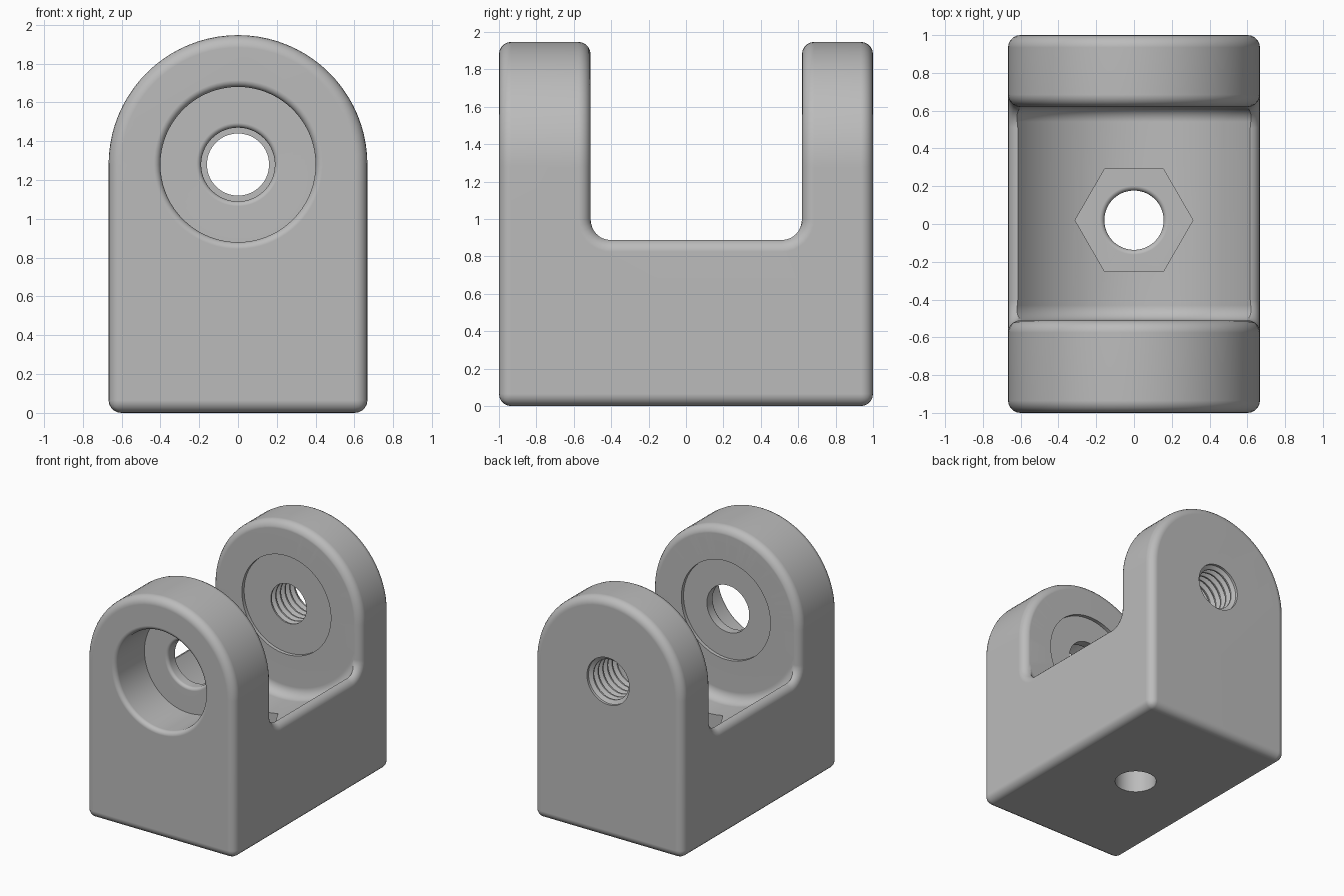
import bpy, bmesh, math
from mathutils import Matrix, Vector

old = bpy.data.objects.get("Cube")
if old:
    bpy.data.objects.remove(old, do_unlink=True)

HALF_W, AXIS_Z = 0.667, 1.28          # half width and pivot height
SLOT_Y0, SLOT_Y1, FLOOR_Z = -0.51, 0.62, 0.89
AXIS = Matrix.Translation((0, 0, AXIS_Z)) @ Matrix.Rotation(-math.pi / 2, 4, 'X')
BOLT = Matrix.Translation((0, 0.02, 0))


def arc(cx, cy, r, a0, a1, n):
    return [(cx + r * math.cos(math.radians(a0 + (a1 - a0) * i / n)),
             cy + r * math.sin(math.radians(a0 + (a1 - a0) * i / n))) for i in range(n + 1)]


def finish(bm, name):
    bmesh.ops.recalc_face_normals(bm, faces=bm.faces)
    mesh = bpy.data.meshes.new(name)
    bm.to_mesh(mesh)
    bm.free()
    ob = bpy.data.objects.new(name, mesh)
    bpy.context.collection.objects.link(ob)
    return ob


def prism(name, points, direction):
    bm = bmesh.new()
    face = bm.faces.new([bm.verts.new(p) for p in points])
    new = bmesh.ops.extrude_face_region(bm, geom=[face])["geom"]
    bmesh.ops.translate(bm, vec=Vector(direction),
                        verts=[g for g in new if isinstance(g, bmesh.types.BMVert)])
    return finish(bm, name)


def lathe(name, profile, matrix, steps=72):
    bm = bmesh.new()
    vs = [bm.verts.new((r, 0, h)) for r, h in profile]
    es = [bm.edges.new(pair) for pair in zip(vs, vs[1:])]
    bmesh.ops.spin(bm, geom=vs + es, cent=(0, 0, 0), axis=(0, 0, 1),
                   angle=2 * math.pi, steps=steps)
    bmesh.ops.remove_doubles(bm, verts=bm.verts, dist=1e-5)
    bm.transform(matrix)
    return finish(bm, name)


def apply(ob, kind, **settings):
    mod = ob.modifiers.new(kind.lower(), kind)
    for key, value in settings.items():
        setattr(mod, key, value)
    bpy.ops.object.select_all(action='DESELECT')
    bpy.context.view_layer.objects.active = ob
    ob.select_set(True)
    bpy.ops.object.modifier_apply(modifier=mod.name)


def cut(ob, cutter):
    apply(ob, 'BOOLEAN', operation='DIFFERENCE', solver='EXACT', object=cutter)
    bpy.data.objects.remove(cutter, do_unlink=True)


# Arched block
outline = [(-HALF_W, 0), (HALF_W, 0)] + arc(0, AXIS_Z, HALF_W, 0, 180, 40)
body = prism("clevis_bracket", [(x, -1, z) for x, z in outline], (0, 2, 0))

# Straight slot between the two lugs, with rounded inner corners
f = 0.11
slot = ([(SLOT_Y0, 2.2)] + arc(SLOT_Y0 + f, FLOOR_Z + f, f, 180, 270, 8)
        + arc(SLOT_Y1 - f, FLOOR_Z + f, f, 270, 360, 8) + [(SLOT_Y1, 2.2)])
cut(body, prism("slot_cutter", [(-1, y, z) for y, z in slot], (2, 0, 0)))

# Round every outer edge
apply(body, 'BEVEL', width=0.065, segments=5, limit_method='ANGLE',
      angle_limit=math.radians(35), use_clamp_overlap=False)

# Concave trough in the slot floor, coaxial with the pivot
R, f, e = 0.73, 0.08, 0.001
y0, y1 = SLOT_Y0 - e, SLOT_Y1 + e
trough = ([(0, y0)] + arc(R - f, y0 + f, f, -90, 0, 6)
          + arc(R - f, y1 - f, f, 0, 90, 6) + [(0, y1)])
cut(body, lathe("trough_cutter", trough, AXIS, 96))

# Front lug: counterbore, clearance hole and shallow washer recess
rim, lip, depth = 0.035, 0.025, -0.63
bore = ([(0, -1.1), (0.4 + rim, -1.1)]
        + arc(0.4 + rim, -1 + rim, rim, 270, 180, 5)
        + [(0.4, depth)] + arc(0.19 + lip, depth + lip, lip, 270, 180, 4)
        + [(0.19, -0.54), (0.4, -0.54), (0.4, -0.4), (0, -0.4)])
cut(body, lathe("bore_cutter", bore, AXIS))

# Back lug: washer recess and threaded hole
thread = [(0, 0.5), (0.4, 0.5), (0.4, 0.65)]
pitch, turns = 0.06, 6
for i in range(turns):
    y = 0.65 + i * pitch
    thread += [(0.16, y), (0.16, y + pitch * 0.2),
               (0.19, y + pitch * 0.5), (0.19, y + pitch * 0.7)]
thread += [(0.19, 1.1), (0, 1.1)]
cut(body, lathe("thread_cutter", thread, AXIS))

# Hexagonal nut pocket and bolt hole through the base
NUT_Z, lip = 0.33, 0.025
cut(body, lathe("nut_cutter", [(0, NUT_Z), (0.312, NUT_Z), (0.312, 1), (0, 1)], BOLT, 6))
hole = ([(0, -0.1), (0.157, -0.1)]
        + arc(0.157 + lip, NUT_Z - lip, lip, 180, 90, 4)
        + [(0.157 + lip, NUT_Z + 0.1), (0, NUT_Z + 0.1)])
cut(body, lathe("bolt_cutter", hole, BOLT))

# Colour and shading
mat = bpy.data.materials.new("plain_grey")
mat.use_nodes = True
grey = (0.5, 0.5, 0.5, 1)
mat.diffuse_color = grey
mat.node_tree.nodes["Principled BSDF"].inputs["Base Color"].default_value = grey
body.data.materials.clear()
body.data.materials.append(mat)
for p in body.data.polygons:
    p.material_index = 0
bpy.ops.object.select_all(action='DESELECT')
bpy.context.view_layer.objects.active = body
body.select_set(True)
bpy.ops.object.shade_smooth_by_angle(angle=math.radians(30))
weighted = body.modifiers.new("weighted_normals", 'WEIGHTED_NORMAL')
weighted.keep_sharp = True
